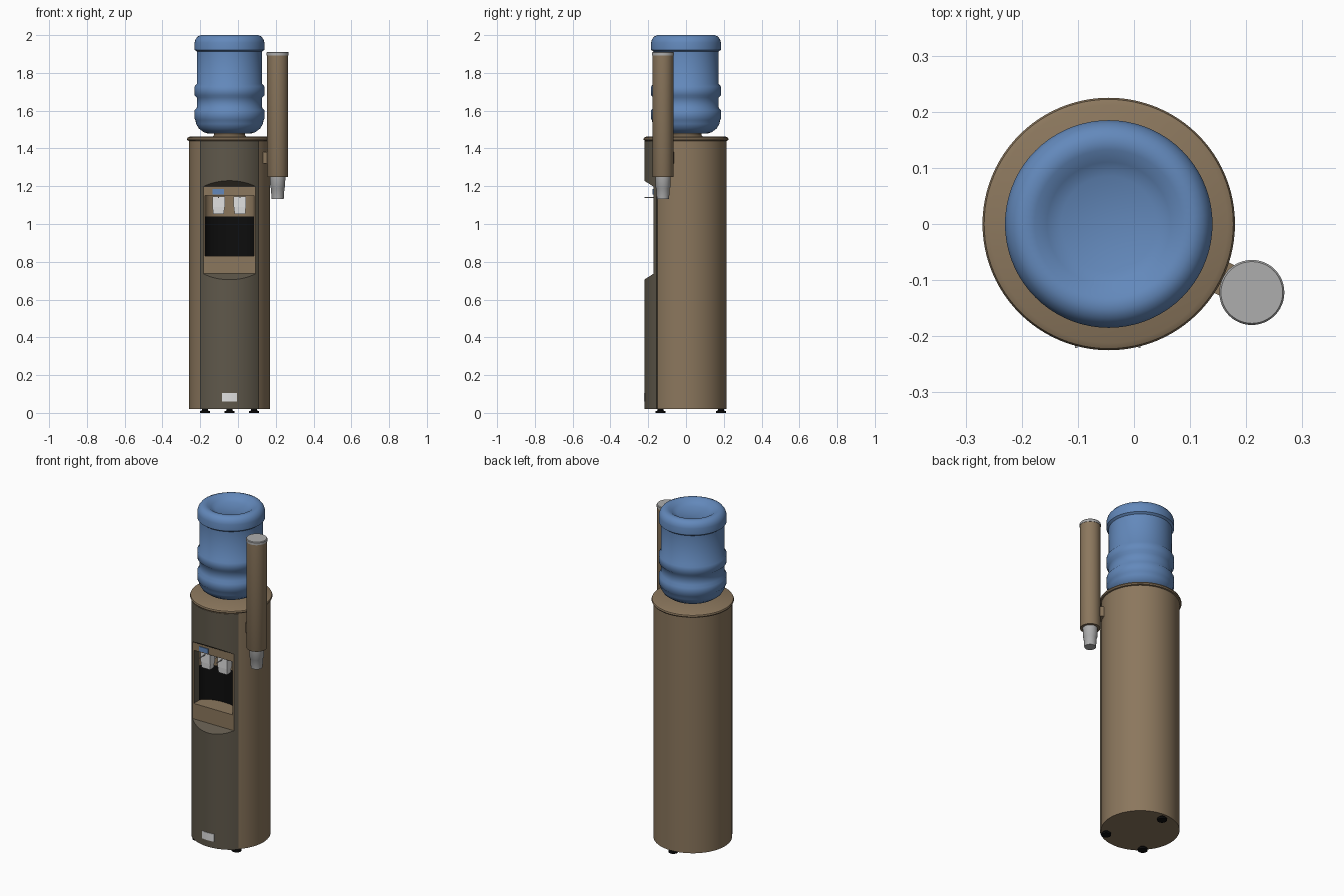
import bpy, bmesh, math
from mathutils import Vector

cube = bpy.data.objects.get("Cube")
if cube:
    bpy.data.objects.remove(cube)

CX = -0.045                      # axis of cabinet and bottle
TUBE = (0.21, -0.122)            # axis of the cup tube


def material(name, rgb, rough=0.6):
    m = bpy.data.materials.new(name)
    m.use_nodes = True
    m.diffuse_color = (*rgb, 1)
    bsdf = m.node_tree.nodes["Principled BSDF"]
    bsdf.inputs["Base Color"].default_value = (*rgb, 1)
    bsdf.inputs["Roughness"].default_value = rough
    return m


BROWN = material("brown plastic", (0.26, 0.185, 0.11))
PANEL = material("dark olive panel", (0.115, 0.098, 0.07))
BLACK = material("black", (0.004, 0.004, 0.004))
BLUE = material("blue bottle", (0.125, 0.25, 0.5))
WHITE = material("white", (0.75, 0.75, 0.75))
GREY = material("light grey", (0.42, 0.42, 0.42))


def finish(name, bm, *mats, angle=35):
    bmesh.ops.recalc_face_normals(bm, faces=bm.faces)
    me = bpy.data.meshes.new(name)
    bm.to_mesh(me)
    bm.free()
    for m in mats:
        me.materials.append(m)
    me.shade_smooth()
    me.set_sharp_from_angle(angle=math.radians(angle))
    ob = bpy.data.objects.new(name, me)
    bpy.context.collection.objects.link(ob)
    return ob


def lathe(name, profile, centre, mat, segs=64, angle=35):
    """Closed turned solid from (radius, z) points."""
    bm = bmesh.new()
    rings = []
    for r, z in profile:
        n = segs if r > 0 else 1
        rings.append([bm.verts.new((centre[0] + r * math.cos(math.tau * i / segs),
                                    centre[1] + r * math.sin(math.tau * i / segs), z))
                      for i in range(n)])
    for a, b in zip(rings, rings[1:]):
        for i in range(segs):
            j = (i + 1) % segs
            quad = [a[i % len(a)], a[j % len(a)], b[j % len(b)], b[i % len(b)]]
            bm.faces.new(list(dict.fromkeys(quad)))
    for ring in (rings[0], rings[-1]):
        if len(ring) > 1:
            bm.faces.new(ring)
    return finish(name, bm, mat, angle=angle)


def prism(name, points, offset, mat):
    """Solid made by sweeping a 3D outline along an offset."""
    bm = bmesh.new()
    face = bm.faces.new([bm.verts.new(p) for p in points])
    res = bmesh.ops.extrude_face_region(bm, geom=[face], use_keep_orig=True)
    moved = [v for v in res["geom"] if isinstance(v, bmesh.types.BMVert)]
    bmesh.ops.translate(bm, verts=moved, vec=offset)
    return finish(name, bm, mat)


def box(name, centre, size, mat, turn=0.0, taper=1.0):
    bm = bmesh.new()
    bmesh.ops.create_cube(bm, size=1)
    for v in bm.verts:
        k = taper if v.co.z < 0 else 1
        v.co = Vector((v.co.x * size[0] * k, v.co.y * size[1] * k, v.co.z * size[2]))
    ob = finish(name, bm, mat)
    ob.location = centre
    ob.rotation_euler.z = turn
    return ob


# Cabinet: round column with a slightly raised front panel
def polar(k, r):
    a = math.radians(k * 3.75)
    return (CX + r * math.sin(a), -r * math.cos(a), 0.02)


outline = [polar(k, 0.221) for k in range(-12, 13)]
outline += [polar(k, 0.214) for k in range(12, 85)]
cabinet = prism("cabinet", outline, (0, 0, 1.42), BROWN)

# Cutters: sloped flat across the front, then the curved serving niche
FLAT = -0.172
flat_cut = prism("flat_cutter", [(-0.4, FLAT, 0.737), (-0.4, FLAT, 1.198),
                                 (-0.4, -0.272, 1.262), (-0.4, -0.272, 0.672)],
                 (0.7, 0, 0), BROWN)
niche = [(CX - 0.129, -0.25, 0.83), (CX + 0.129, -0.25, 0.83)]
for i in range(17):
    t = math.pi * i / 16
    niche.append((CX + 0.129 * math.cos(t), -0.125 + 0.06 * math.sin(t), 0.83))
niche_cut = prism("niche_cutter", niche, (0, 0, 0.32), BROWN)
for cutter in (flat_cut, niche_cut):
    cutter.hide_render = True
    mod = cabinet.modifiers.new("cut", "BOOLEAN")
    mod.operation = "DIFFERENCE"
    mod.solver = "EXACT"
    mod.object = cutter
bpy.context.view_layer.update()
cut_mesh = bpy.data.meshes.new_from_object(
    cabinet.evaluated_get(bpy.context.evaluated_depsgraph_get()))
for ob in (cabinet, flat_cut, niche_cut):
    bpy.data.objects.remove(ob)

# Colour the cabinet faces by place and direction
bm = bmesh.new()
bm.from_mesh(cut_mesh)
inner = [f for f in bm.faces
         if math.hypot(f.calc_center_median().x - CX, f.calc_center_median().y) < 0.19
         and abs(f.normal.z) < 0.1 and 0.85 < f.calc_center_median().z < 1.1
         and f.calc_center_median().y > FLAT + 0.005]
geom = set(inner) | {e for f in inner for e in f.edges} | {v for f in inner for v in f.verts}
bmesh.ops.bisect_plane(bm, geom=list(geom), plane_co=(0, 0, 1.04), plane_no=(0, 0, 1))
for f in bm.faces:
    c, n = f.calc_center_median(), f.normal
    x = c.x - CX
    f.material_index = 0
    if 0.1 < abs(n.z) < 0.95:
        f.material_index = 1                                  # sloped cuts
    elif abs(n.z) < 0.1 and math.hypot(x, c.y) > 0.2:
        if abs(math.atan2(x, -c.y)) < math.radians(45.5):
            f.material_index = 1                              # front panel
    elif abs(n.z) < 0.1 and c.y > FLAT + 0.005 and 0.82 < c.z < 1.04:
        f.material_index = 1 if abs(n.x) > 0.999 else 2       # niche
finish("cabinet", bm, BROWN, PANEL, BLACK, angle=25)

# Lid and bottle collar
lathe("lid", [(0.214, 1.44), (0.222, 1.442), (0.225, 1.449), (0.222, 1.457),
              (0.212, 1.462), (0, 1.464)], (CX, 0), BROWN, 96)
lathe("collar", [(0.09, 1.46), (0.082, 1.47), (0.082, 1.49)], (CX, 0), BROWN)

# Water bottle with ribs and a dished top
lathe("bottle", [(0, 1.478), (0.11, 1.478), (0.135, 1.485), (0.162, 1.505), (0.177, 1.53),
                 (0.18, 1.55), (0.185, 1.556), (0.185, 1.602), (0.173, 1.616),
                 (0.173, 1.67), (0.185, 1.682), (0.185, 1.728), (0.173, 1.742),
                 (0.173, 1.913), (0.185, 1.922), (0.185, 1.96), (0.18, 1.978),
                 (0.168, 1.993), (0.152, 2.0), (0.132, 1.998), (0.11, 1.982),
                 (0.085, 1.97), (0, 1.966)], (CX, 0), BLUE, 72, 45)

# Feet
for label, x, y in (("left", 0.13, -0.135), ("right", -0.13, -0.135), ("back", 0, 0.185)):
    lathe(label + "_foot", [(0.027, 0), (0.027, 0.01), (0.016, 0.012), (0.016, 0.022)],
          (CX + x, y), BLACK, 24)

# Taps with thin levers
for label, x in (("right", -0.103), ("left", 0.01)):
    box(label + "_tap", (x, -0.142, 1.118), (0.066, 0.045, 0.056), WHITE)
    box(label + "_spout", (x, -0.142, 1.072), (0.064, 0.04, 0.036), WHITE, taper=0.88)
    box(label + "_tap_mount", (x, -0.095, 1.118), (0.04, 0.06, 0.04), WHITE)
    box(label + "_lever", (x, -0.19, 1.14), (0.004, 0.062, 0.004), GREY)
box("tap_marker", (-0.105, FLAT - 0.002, 1.171), (0.06, 0.006, 0.028), BLUE)

# Label plate wrapped on the foot of the panel
plate = [(CX + r * math.sin(a), -r * math.cos(a), 0.06)
         for r, steps in ((0.2235, range(-4, 5)), (0.2185, range(4, -5, -1)))
         for a in [s * 0.045 for s in steps]]
prism("label_plate", plate, (0, 0, 0.045), WHITE)

# Cup tube, cap, cups and bracket
lathe("cup_tube", [(0.055, 1.25), (0.056, 1.252), (0.056, 1.895)], TUBE, BROWN, 48)
lathe("tube_cap", [(0.058, 1.893), (0.058, 1.907), (0.055, 1.911)], TUBE, GREY, 48)
lathe("cups", [(0.032, 1.133), (0.036, 1.19), (0.039, 1.195), (0.041, 1.255)],
      TUBE, GREY, 32)
box("tube_bracket", (0.165, -0.1, 1.35), (0.05, 0.06, 0.06), BROWN, turn=-0.45)
